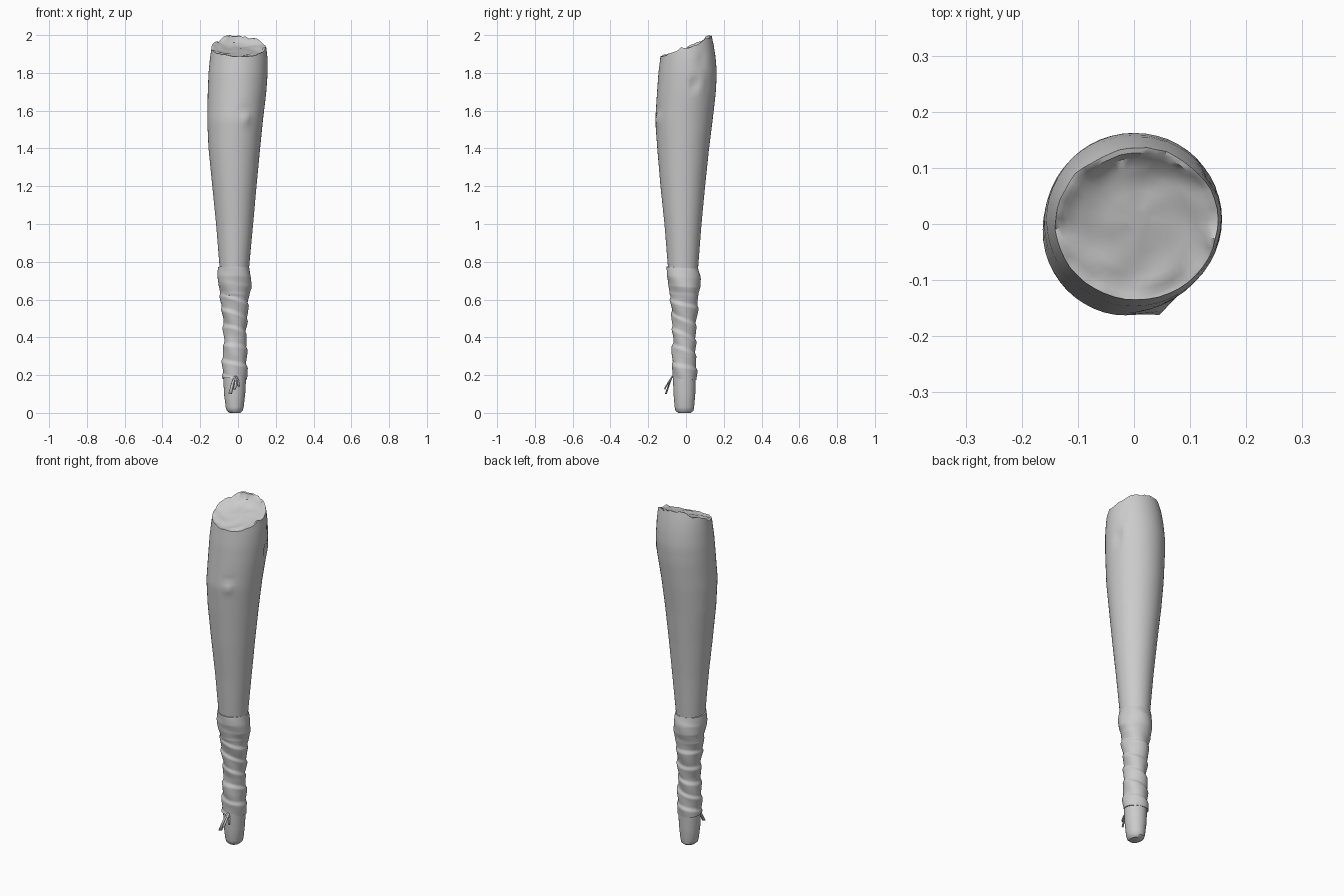
import bpy, bmesh, math, random
from math import sin, cos, pi, exp

random.seed(4)
if "Cube" in bpy.data.objects:
    bpy.data.objects.remove(bpy.data.objects["Cube"], do_unlink=True)

grey = bpy.data.materials.new("plain grey")
grey.use_nodes = True
tone = (0.6, 0.6, 0.6, 1)
grey.diffuse_color = tone
grey.node_tree.nodes["Principled BSDF"].inputs["Base Color"].default_value = tone
grey.node_tree.nodes["Principled BSDF"].inputs["Roughness"].default_value = 0.7

SIDES = 48


def sample(profile, z):
    """Interpolate left, right, front and back extents at a height."""
    for low, high in zip(profile, profile[1:]):
        if z <= high[0]:
            t = max(0, (z - low[0]) / (high[0] - low[0]))
            return [a + (b - a) * t for a, b in zip(low[1:], high[1:])]
    return profile[-1][1:]


def ring_point(profile, z, a, swell=0.0):
    left, right, front, back = sample(profile, z)
    x = (left + right) / 2 + ((right - left) / 2 + swell) * cos(a)
    y = (front + back) / 2 + ((back - front) / 2 + swell) * sin(a)
    return x, y, z


def angles():
    return [2 * pi * i / SIDES for i in range(SIDES)]


def build(name, rings, cap_start=False, cap_end=False, angle=40):
    """Skin a stack of closed rings of points."""
    bm = bmesh.new()
    rows = [[bm.verts.new(p) for p in ring] for ring in rings]
    for r0, r1 in zip(rows, rows[1:]):
        for i in range(SIDES):
            j = (i + 1) % SIDES
            bm.faces.new((r0[i], r0[j], r1[j], r1[i]))
    if cap_start:
        bm.faces.new(rows[0][::-1])
    if cap_end:
        bm.faces.new(rows[-1])
    bmesh.ops.recalc_face_normals(bm, faces=bm.faces)
    return finish(name, bm, angle)


def finish(name, bm, angle):
    mesh = bpy.data.meshes.new(name)
    bm.to_mesh(mesh)
    bm.free()
    obj = bpy.data.objects.new(name, mesh)
    bpy.context.collection.objects.link(obj)
    mesh.materials.append(grey)
    bpy.ops.object.select_all(action="DESELECT")
    obj.select_set(True)
    bpy.context.view_layer.objects.active = obj
    bpy.ops.object.shade_smooth_by_angle(angle=math.radians(angle))
    return obj


# Shaft: swelling club body with a knot, a dent and a slanted broken end
shaft = [(0.74, -0.095, 0.056, -0.093, 0.062), (1.0, -0.116, 0.08, -0.114, 0.082),
         (1.2, -0.136, 0.098, -0.135, 0.101), (1.4, -0.156, 0.117, -0.152, 0.122),
         (1.55, -0.163, 0.132, -0.163, 0.141), (1.7, -0.16, 0.15, -0.153, 0.158),
         (1.8, -0.156, 0.157, -0.146, 0.163), (1.88, -0.148, 0.156, -0.136, 0.157),
         (1.95, -0.138, 0.148, -0.128, 0.146), (2.0, -0.122, 0.136, -0.118, 0.135)]
# Each mark: height, angle, height spread, angle spread, displacement
marks = [(1.56, -1.18, 0.03, 0.13, 0.012), (1.6, -1.18, 0.02, 0.2, -0.006),
         (1.74, 0.26, 0.03, 0.12, -0.014), (1.74, 0.52, 0.04, 0.1, 0.004),
         (1.87, 0.5, 0.04, 0.15, -0.006)]


def marked(z, a):
    total = 0
    for mz, ma, sz, sa, depth in marks:
        da = (a - ma + pi) % (2 * pi) - pi
        total += depth * exp(-((z - mz) / sz) ** 2 - (da / sa) ** 2)
    return total


jag = [random.uniform(-1, 1) for _ in range(SIDES)]


def rim_height(i, a):
    rough = (jag[i] + jag[i // 2]) * (0.004 + 0.004 * (sin(a) > -0.3))
    return min(2.0, 1.94 + 0.056 * sin(a) + rough)


rings = []
STEPS = 48
for k in range(STEPS + 1):
    t = k / STEPS
    ring = []
    for i, a in enumerate(angles()):
        z = 0.74 + (rim_height(i, a) - 0.74) * t
        ring.append(ring_point(shaft, z, a, marked(z, a)))
    rings.append(ring)
rim = rings[-1]

# Broken top: sloping at the front, scooped out towards the back
for f, sink in ((0.93, 0.006), (0.86, 0.03), (0.72, 0.036), (0.62, 0.044), (0.4, 0.046), (0.15, 0.042)):
    ring = []
    for i, a in enumerate(angles()):
        x, y, z = rim[i]
        x, y = 0.01 + (x - 0.01) * f, 0.008 + (y - 0.008) * f
        plane = 1.944 + 0.42 * y
        scoop = sink * (0.6 + 0.4 * sin(a) * f) * (1 if f < 0.9 else 0.5)
        wave = 0.004 * sin(5 * a + 9 * f) * f
        ring.append((x, y, (z if f > 0.9 else plane + wave) - scoop))
    rings.append(ring)
build("club_shaft", rings, cap_start=True, cap_end=True, angle=50)

# Handle end: bare tapered butt with a rounded bottom
handle = [(0.0, -0.045, 0.012, -0.042, 0.025), (0.012, -0.06, 0.025, -0.056, 0.04),
          (0.03, -0.065, 0.03, -0.06, 0.043), (0.1, -0.074, 0.038, -0.066, 0.049),
          (0.22, -0.079, 0.045, -0.07, 0.053)]
build("handle_butt", [[ring_point(handle, row[0], a) for a in angles()] for row in handle],
      cap_start=True, cap_end=True)

# Grip wrap: cloth wound round the handle in uneven sloping layers
grip = [(0.18, -0.083, 0.048, -0.073, 0.057), (0.3, -0.082, 0.048, -0.074, 0.053),
        (0.4, -0.074, 0.043, -0.07, 0.05), (0.5, -0.081, 0.048, -0.075, 0.057),
        (0.6, -0.093, 0.058, -0.083, 0.064), (0.64, -0.097, 0.062, -0.086, 0.068),
        (0.67, -0.104, 0.071, -0.093, 0.076), (0.72, -0.108, 0.069, -0.103, 0.076),
        (0.77, -0.104, 0.061, -0.1, 0.066)]


def fold(z, a):
    """Layer edges that wind round the grip, fading out at the top band."""
    turn = (z / 0.085 + a / (2 * pi) + 0.12 * sin(a + 14 * z)) % 1
    fade = 1 if z < 0.62 else 0.15
    edge = turn / 0.8 if turn < 0.8 else (1 - turn) / 0.2
    return 0.008 * fade * (edge - 0.5) + 0.002 * sin(3 * a + 40 * z)


rings = []
WRAPS = 100
for k in range(WRAPS + 1):
    ring = []
    for a in angles():
        z = 0.18 + 0.59 * k / WRAPS
        x, y, z = ring_point(grip, z, a, fold(z, a))
        ring.append((x, y, z + 0.005 * cos(a + 2)))
    rings.append(ring)


def inset(ring, amount):
    return [(-0.018 + (x + 0.018) * amount, -0.014 + (y + 0.014) * amount, z) for x, y, z in ring]


rings = [inset(rings[0], 0.85)] + rings + [inset(rings[-1], 0.85)]
build("grip_wrap", rings, angle=45)


# Loose ends: thin torn strips hanging from the bottom of the wrap
def strip(name, path, width):
    bm = bmesh.new()
    last = len(path) - 1
    pairs = []
    for k, (x, y, z) in enumerate(path):
        w = width * (0.5 + 0.5 * k / last)
        pairs.append([bm.verts.new((x + s * w, y + s * w * 0.4, z)) for s in (-0.5, 0.5)])
    for (a, b), (c, d) in zip(pairs, pairs[1:]):
        bm.faces.new((a, b, d, c))
    obj = finish(name, bm, 40)
    solid = obj.modifiers.new("thickness", "SOLIDIFY")
    solid.thickness = 0.003


strip("loose_end_long", [(-0.015, -0.07, 0.195), (-0.028, -0.085, 0.16), (-0.042, -0.105, 0.1)], 0.018)
strip("loose_end_short", [(-0.01, -0.07, 0.195), (-0.012, -0.09, 0.165), (-0.018, -0.112, 0.125)], 0.014)
strip("loose_end_side", [(-0.008, -0.07, 0.19), (0.0, -0.082, 0.17), (0.004, -0.09, 0.14)], 0.01)
